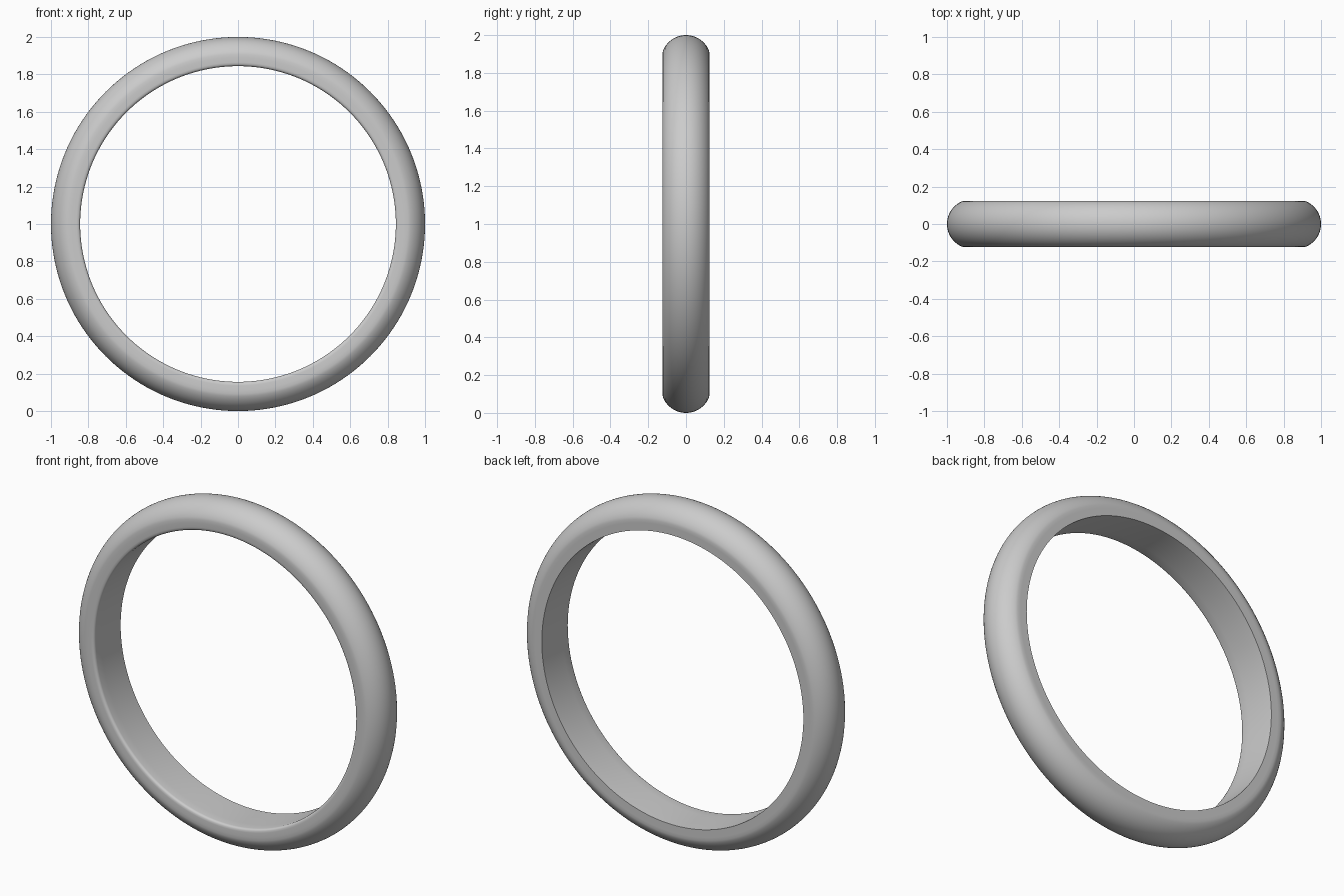
import bpy
import math

if "Cube" in bpy.data.objects:
    bpy.data.objects.remove(bpy.data.objects["Cube"])

SEGMENTS = 160
R_OUT, R_IN, HALF_W = 1.0, 0.844, 0.124

# Cross-section as (radius, y): domed outside, straight sides, flat bore
DOME_R = 0.132
dome = []
for i in range(-10, 11):
    y = 0.11 * i / 10
    dome.append((R_OUT - DOME_R + math.sqrt(DOME_R ** 2 - y * y), y))
front_side = [(0.864, -HALF_W), (0.89, -HALF_W), (0.908, -HALF_W), (0.922, -0.1205)]
back_side = [(0.922, 0.1205), (0.908, HALF_W), (0.89, HALF_W), (0.864, HALF_W)]

# Inner edge: softened at the front, crisp at the back
bore = [(R_IN + 0.002, HALF_W), (R_IN, 0.06), (R_IN, -0.06), (R_IN, -0.108)]
soft = [(R_IN + 0.016 - 0.016 * math.cos(a), -0.108 - 0.016 * math.sin(a))
        for a in (math.pi / 8, math.pi / 4, 3 * math.pi / 8)]
profile = front_side + dome + back_side + bore + soft

# Ring: sweep the cross-section around the y axis
n = len(profile)
verts, faces = [], []
for s in range(SEGMENTS):
    a = 2 * math.pi * s / SEGMENTS
    verts += [(r * math.cos(a), y, R_OUT + r * math.sin(a)) for r, y in profile]
    t = (s + 1) % SEGMENTS
    for i in range(n):
        j = (i + 1) % n
        faces.append((s * n + i, s * n + j, t * n + j, t * n + i))

mesh = bpy.data.meshes.new("ring_band")
mesh.from_pydata(verts, [], faces)
ring = bpy.data.objects.new("ring_band", mesh)
bpy.context.collection.objects.link(ring)
bpy.context.view_layer.objects.active = ring
ring.select_set(True)

# Consistent outward normals and smooth shading
bpy.ops.object.mode_set(mode='EDIT')
bpy.ops.mesh.select_all(action='SELECT')
bpy.ops.mesh.normals_make_consistent(inside=False)
bpy.ops.object.mode_set(mode='OBJECT')
bpy.ops.object.shade_smooth_by_angle(angle=math.radians(40))
